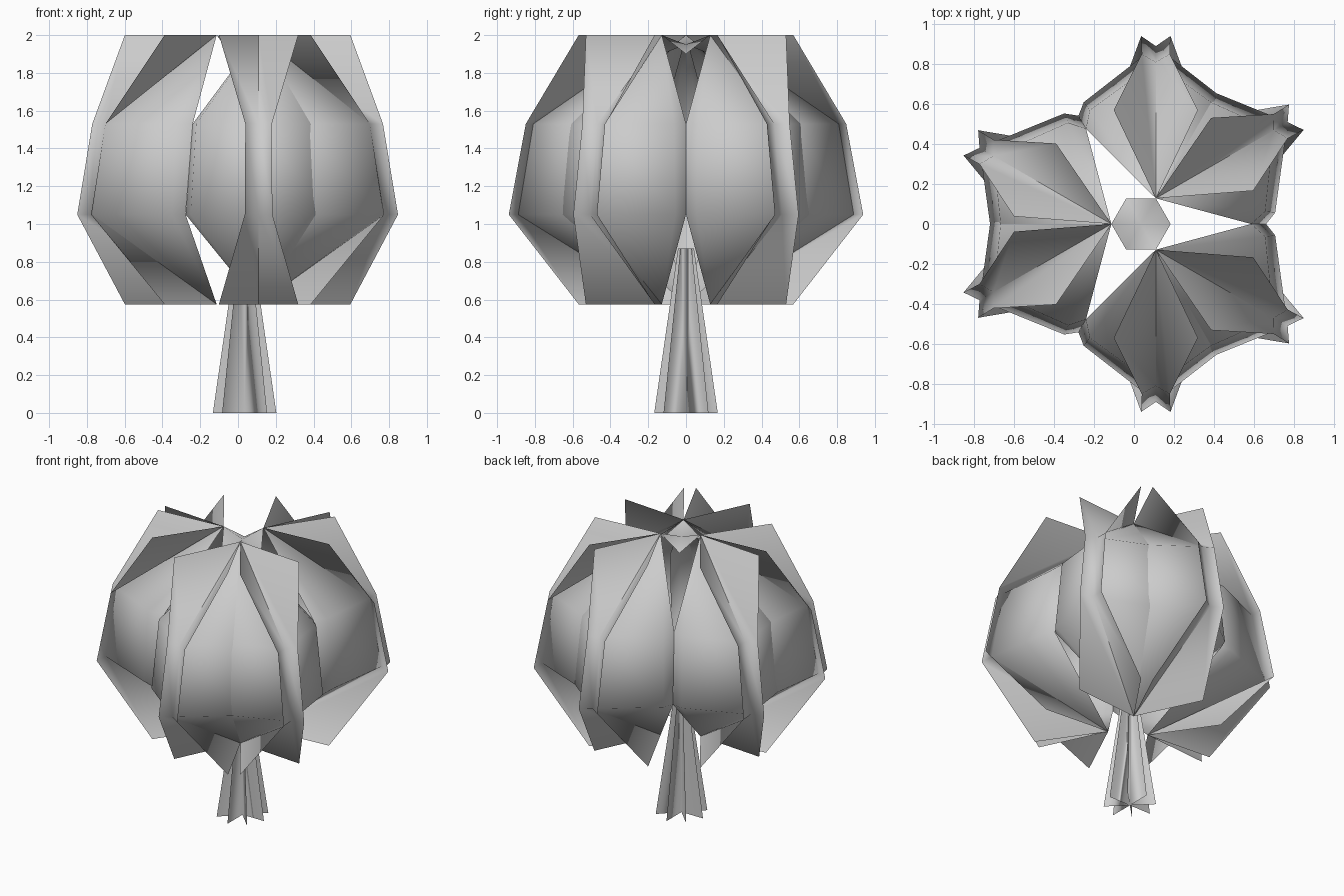
import bpy, bmesh
from math import radians, pi
from mathutils import Matrix, Vector

cube = bpy.data.objects.get("Cube")
if cube:
    bpy.data.objects.remove(cube, do_unlink=True)

grey = bpy.data.materials.new("plain_grey")
grey.use_nodes = True
grey.diffuse_color = (0.6, 0.6, 0.6, 1)
grey.node_tree.nodes["Principled BSDF"].inputs["Base Color"].default_value = (0.6, 0.6, 0.6, 1)

CENTRE = Vector((0.035, 0, 0))
HUB = 0.148                       # distance of each cluster from the trunk axis
LEVELS = (2.0, 1.53, 1.05, 0.575)  # heights of the leaf rows


def make_object(name, bm):
    mesh = bpy.data.meshes.new(name)
    bmesh.ops.remove_doubles(bm, verts=bm.verts, dist=0.0005)
    bm.to_mesh(mesh)
    bm.free()
    mesh.materials.append(grey)
    obj = bpy.data.objects.new(name, mesh)
    bpy.context.collection.objects.link(obj)
    bpy.ops.object.select_all(action='DESELECT')
    obj.select_set(True)
    bpy.context.view_layer.objects.active = obj
    bpy.ops.object.shade_smooth_by_angle(angle=radians(70))
    return obj


def add_strip(bm, columns, side):
    """Skin a sheet between columns of (out, across) points, one per level."""
    grid = [[bm.verts.new((out, side * across, z))
             for (out, across), z in zip(col, LEVELS)] for col in columns]
    for a, b in zip(grid, grid[1:]):
        for i in range(len(LEVELS) - 1):
            corners = [a[i], b[i], b[i + 1], a[i + 1]]
            if side < 0:
                corners.reverse()
            bm.faces.new(corners)
    bmesh.ops.remove_doubles(bm, verts=bm.verts, dist=0.0005)


# Columns of one leaf, from the top level to the bottom level
hub = (0, 0)
ridge = (hub, (0.68, 0), (0.76, 0), hub)
flank = (hub, (0.44, 0.33), (0.48, 0.36), hub)
rim = (hub, (0.348, 0.349), (0.413, 0.386), hub)
fin = ((0.44, 0.21), (0.72, 0.07), (0.81, 0.073), (0.44, 0.21))


def leaf_part(name, columns, matrix):
    bm = bmesh.new()
    for side in (1, -1):
        add_strip(bm, columns, side)
    bm.transform(matrix)
    make_object(name, bm)


# Three clusters of two leaves; each leaf is a ridged shell with a folded fin
for cluster, turn in enumerate((60, 180, 300), 1):
    for label, tilt in (("a", -30), ("b", 30)):
        place = (Matrix.Translation(CENTRE) @ Matrix.Rotation(radians(turn), 4, 'Z')
                 @ Matrix.Translation((HUB, 0, 0)) @ Matrix.Rotation(radians(tilt), 4, 'Z'))
        leaf_part(f"leaf_shell_{cluster}{label}", (ridge, flank, rim), place)
        leaf_part(f"leaf_fin_{cluster}{label}", (ridge, fin), place)

# Small crown cap between the clusters
bm = bmesh.new()
middle = bm.verts.new(CENTRE + Vector((0, 0, 1.95)))
ring = []
for i in range(6):
    arm = Matrix.Rotation(i * pi / 3, 3, 'Z') @ Vector((HUB, 0, 0))
    ring.append(bm.verts.new(CENTRE + arm + Vector((0, 0, 2.0 if i % 2 else 1.9))))
for i in range(6):
    bm.faces.new((middle, ring[i], ring[(i + 1) % 6]))
make_object("crown_cap", bm)

# Trunk of four crossed tapering planes
bm = bmesh.new()
for i in range(8):
    arm = Matrix.Rotation(i * pi / 4, 3, 'Z') @ Vector((1, 0, 0))
    points = ((0, 0), (0.168, 0), (0.042, 0.87), (0, 0.87))
    bm.faces.new([bm.verts.new(CENTRE + arm * r + Vector((0, 0, z))) for r, z in points])
make_object("trunk", bm)
